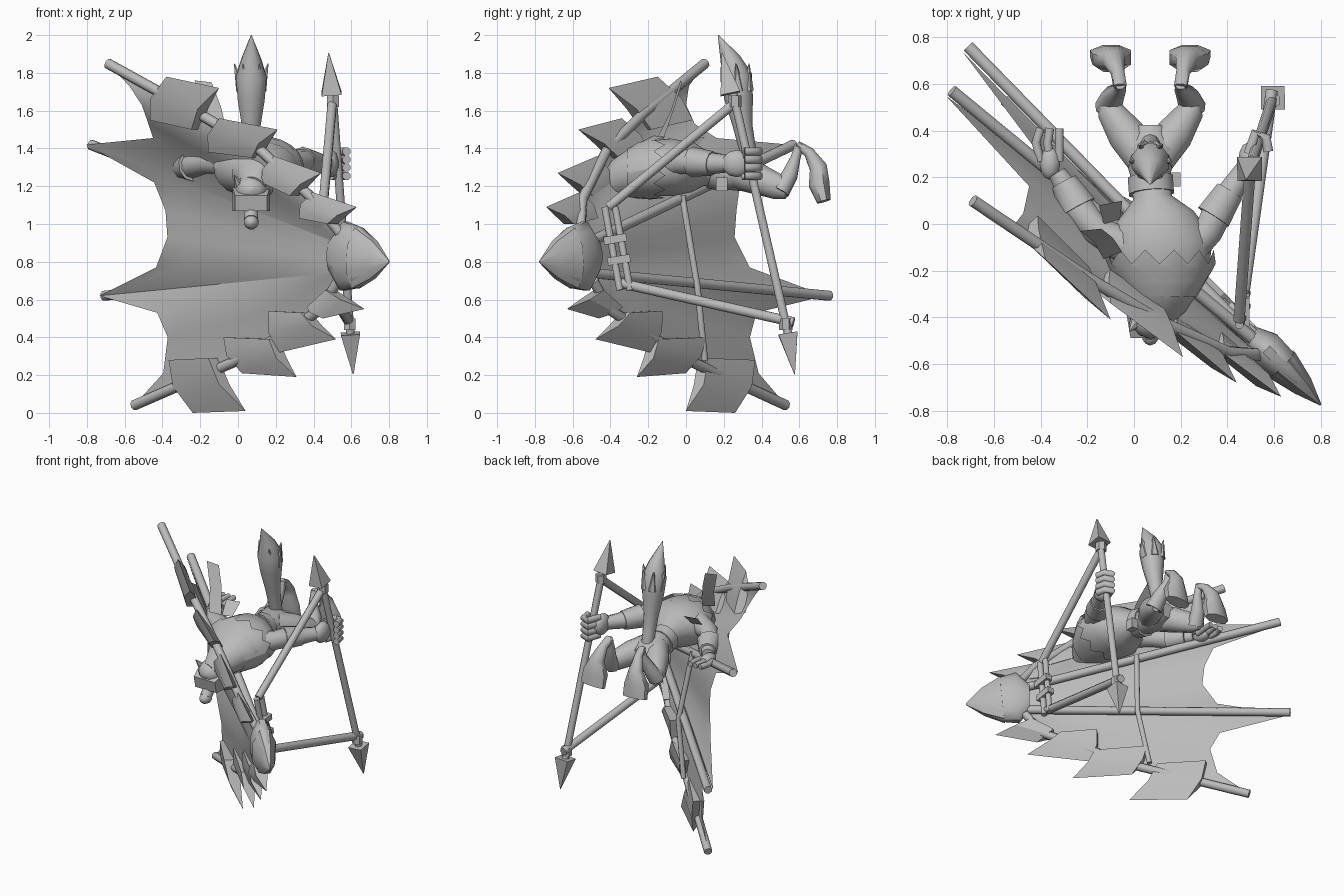
import bpy, bmesh, math
from mathutils import Vector as V

grey = bpy.data.materials.new("plain grey")
grey.diffuse_color = (0.5, 0.5, 0.5, 1)
NORMAL = V((0.72, 0.69, 0))  # pilot side of the wing


def make(name, verts, faces, angle=40):
    me = bpy.data.meshes.new(name)
    me.from_pydata([tuple(v) for v in verts], [], faces)
    bm = bmesh.new()
    bm.from_mesh(me)
    bmesh.ops.recalc_face_normals(bm, faces=bm.faces)
    bm.to_mesh(me)
    bm.free()
    me.materials.append(grey)
    me.shade_smooth()
    me.set_sharp_from_angle(angle=math.radians(angle))
    ob = bpy.data.objects.new(name, me)
    bpy.context.collection.objects.link(ob)
    return ob


def loft(name, rows, n=10, angle=50):
    """Closed loft through rows of (x, y, z, side radius, up radius)."""
    pts = [V(r[:3]) for r in rows]
    d = (pts[-1] - pts[0]).normalized()
    ref = V((0, 1, 0)) if abs(d.z) > 0.8 else V((0, 0, 1))
    verts, faces = [], []
    for i, r in enumerate(rows):
        t = (pts[min(i + 1, len(pts) - 1)] - pts[max(i - 1, 0)]).normalized()
        side = t.cross(ref).normalized()
        up = side.cross(t)
        for k in range(n):
            a = 2 * math.pi * (k + 0.5) / n
            verts.append(pts[i] + side * r[3] * math.cos(a) + up * r[-1] * math.sin(a))
    for i in range(len(rows) - 1):
        for k in range(n):
            k2 = (k + 1) % n
            faces.append((i * n + k, i * n + k2, (i + 1) * n + k2, (i + 1) * n + k))
    faces += [tuple(range(n)), tuple(range((len(rows) - 1) * n, len(rows) * n))]
    return make(name, verts, faces, angle)


def rod(name, pts, r, n=8):
    return loft(name, [(*p, r) for p in pts], n)


def ball(name, c, r):
    steps = [(-1, 0.05), (-0.85, 0.53), (-0.5, 0.87), (0, 1), (0.5, 0.87), (0.85, 0.53), (1, 0.05)]
    return loft(name, [(c[0], c[1] + r[1] * s, c[2], r[0] * q, r[2] * q) for s, q in steps], 12)


def sheet(name, rows):
    m = len(rows[0])
    faces = [(i * m + j, i * m + j + 1, (i + 1) * m + j + 1, (i + 1) * m + j)
             for i in range(len(rows) - 1) for j in range(m - 1)]
    return make(name, [p for r in rows for p in r], faces)


def sample(path, t):
    pts = [V(p) for p in path]
    ls = [(b - a).length for a, b in zip(pts, pts[1:])]
    d = t * sum(ls)
    for a, b, l in zip(pts, pts[1:], ls):
        if d <= l + 1e-6:
            return a.lerp(b, d / l)
        d -= l
    return pts[-1]


# Wing spars, nose to tail
spars = [
    [(0.54, -0.56, 0.95), (0.4, -0.55, 1.13), (0.12, -0.42, 1.39), (-0.2, -0.23, 1.58), (-0.69, 0.10, 1.85)],
    [(0.52, -0.50, 0.91), (-0.78, 0.57, 1.42)],
    [(0.52, -0.50, 0.74), (-0.71, 0.76, 0.62)],
    [(0.53, -0.49, 0.70), (0.44, -0.41, 0.55), (0.25, -0.21, 0.42), (-0.02, 0.03, 0.27), (-0.55, 0.53, 0.04)],
]
for s in spars:
    rod("wing_spar", s, 0.028)
rod("cross_spar", [(-0.04, -0.02, 1.15), (0.02, 0.06, 0.67), (-0.05, 0.10, 0.28)], 0.018)

# Sail panels with scalloped trailing edges, stretched in front of the middle spars
edges = [
    [(-0.57, 0.02, 1.73), (-0.50, 0.01, 1.63), (-0.46, 0.06, 1.53), (-0.43, 0.18, 1.455)],
    [(-0.42, 0.31, 1.22), (-0.36, 0.29, 1.07), (-0.35, 0.28, 0.93), (-0.41, 0.36, 0.77)],
    [(-0.41, 0.39, 0.53), (-0.36, 0.35, 0.40), (-0.39, 0.39, 0.21)],
]
for i, mids in enumerate(edges):
    a, b = spars[i], spars[i + 1]
    trail = [V(a[-1])] + [V(p) for p in mids] + [V(b[-1])]
    rows = []
    for k, end in enumerate(trail):
        f = k / (len(trail) - 1)
        off = end - V(a[-1]).lerp(V(b[-1]), f)
        lift = NORMAL * -0.033 * (f, 1, 1 - f)[i]
        rows.append([sample(a, t / 8).lerp(sample(b, t / 8), f) + off * t / 8 + lift for t in range(9)])
    sheet("sail_panel", rows)

# Wedge plates wrapped round the two leading edges, sharp on the outer side
upper = [
    [(-0.38, -0.15, 1.78), (-0.10, -0.41, 1.72), (-0.22, -0.21, 1.50), (-0.44, 0.01, 1.55)],
    [(-0.10, -0.34, 1.56), (0.21, -0.57, 1.50), (0.10, -0.38, 1.35), (-0.13, -0.22, 1.38)],
    [(0.19, -0.47, 1.36), (0.44, -0.68, 1.27), (0.30, -0.52, 1.15), (0.15, -0.42, 1.22)],
    [(0.39, -0.56, 1.17), (0.63, -0.74, 1.09), (0.50, -0.62, 1.00), (0.35, -0.49, 1.03)],
]
lower = [
    [(0.39, -0.36, 0.56), (0.49, -0.46, 0.65), (0.67, -0.63, 0.55), (0.45, -0.46, 0.50)],
    [(0.19, -0.15, 0.54), (0.36, -0.32, 0.53), (0.52, -0.48, 0.39), (0.22, -0.19, 0.32)],
    [(-0.05, 0.08, 0.40), (0.19, -0.17, 0.39), (0.31, -0.26, 0.19), (0.02, 0.00, 0.21)],
    [(-0.34, 0.34, 0.28), (-0.13, 0.09, 0.29), (0.04, 0.00, 0.01), (-0.24, 0.26, 0.00)],
]
for q in [(a, b, c, d) for a, b, c, d in upper] + [(d, c, b, a) for a, b, c, d in lower]:
    a, b, c, d = map(V, q)  # a-b is the sharp outer edge
    bend = V((-0.6, 0.5, 0)) * (a - d).length * 0.15
    w = NORMAL * 0.038
    l, r = a.lerp(d, 0.5) + bend, b.lerp(c, 0.5) + bend
    verts = [a, b, l + w, r + w, d + w, c + w, l - w, r - w, d - w, c - w]
    make("edge_plate", verts, [(0, 1, 3, 2), (2, 3, 5, 4), (0, 1, 7, 6), (6, 7, 9, 8),
                               (4, 5, 9, 8), (0, 2, 4, 8, 6), (1, 3, 5, 9, 7)], 30)

# Nose cone and its overlapping cap
loft("nose_cone", [(0.50, -0.48, 0.83, 0.05, 0.10), (0.56, -0.53, 0.83, 0.08, 0.19),
                   (0.64, -0.61, 0.82, 0.075, 0.165), (0.72, -0.69, 0.81, 0.045, 0.10),
                   (0.80, -0.775, 0.80, 0.004, 0.006)], 12)
loft("nose_cap", [(0.63, -0.60, 0.82, 0.085, 0.175), (0.72, -0.69, 0.81, 0.052, 0.107),
                  (0.80, -0.775, 0.80, 0.004, 0.006)], 8)

# Control frame: post, two struts, mount
top, low = (0.50, 0.25, 1.69), (0.595, 0.54, 0.42)
rod("control_post", [top, low], 0.024)
rod("upper_strut", [(0.50, 0.27, 1.65), (0.45, -0.41, 1.09)], 0.026)
rod("lower_strut", [(0.59, 0.57, 0.48), (0.46, -0.36, 0.69)], 0.028)
loft("upper_arrowhead", [(0.495, 0.235, 1.69, 0.075), (0.48, 0.19, 1.905, 0.003)], 4)
loft("lower_arrowhead", [(0.595, 0.54, 0.42, 0.072), (0.61, 0.575, 0.205, 0.003)], 4)
for z in (1.65, 0.47):
    p = V(top).lerp(V(low), (1.69 - z) / 1.27)
    rod("post_binding", [p + V((0, 0, 0.03)), p - V((0, 0, 0.03))], 0.036, 6)
for dy in (0, 0.055):
    rod("mount_bar", [(0.45, -0.43 + dy, 1.09), (0.48, -0.35 + dy, 0.65)], 0.02)
for z, y in ((0.91, -0.375), (0.8, -0.355)):
    loft("mount_bracket", [(0.47, y - 0.06, z, 0.035, 0.03), (0.47, y + 0.06, z + 0.02, 0.035, 0.03)], 4)

# Pilot torso, hips and belt
loft("torso", [(0.08, -0.42, 1.19, 0.07, 0.07), (0.11, -0.34, 1.24, 0.12, 0.11),
               (0.12, -0.22, 1.29, 0.20, 0.15), (0.11, -0.08, 1.30, 0.235, 0.155),
               (0.09, 0.03, 1.30, 0.17, 0.135), (0.08, 0.11, 1.29, 0.085, 0.09),
               (0.07, 0.22, 1.27, 0.09, 0.09), (0.07, 0.32, 1.27, 0.12, 0.10),
               (0.07, 0.42, 1.26, 0.06, 0.05)], 16)
loft("belt", [(0.075, 0.13, 1.285, 0.10, 0.10), (0.07, 0.2, 1.27, 0.10, 0.10)], 12)
loft("belt_pouch", [(0.175, 0.16, 1.21, 0.035, 0.05), (0.175, 0.22, 1.21, 0.035, 0.05)], 4)
# Jagged collar around the shoulders
ring = []
for k in range(25):
    a = 2 * math.pi * k / 24
    c, s = math.cos(a), math.sin(a)
    ring.append([(0.12 + 0.15 * c, -0.31, 1.27 + 0.13 * s), (0.115 + 0.225 * c, -0.19, 1.295 + 0.165 * s),
                 (0.11 + 0.24 * c, -0.17 + 0.06 * (k % 2), 1.30 + 0.168 * s)])
sheet("fur_collar", ring)

# Head with snout, jaw and pointed ears
ball("head", (0.07, -0.40, 1.18), (0.09, 0.09, 0.08))
loft("snout", [(0.07, -0.39, 1.13, 0.14, 0.09), (0.07, -0.48, 1.11, 0.12, 0.06)], 4)
ball("chin", (0.07, -0.47, 1.01), (0.04, 0.05, 0.04))
rod("lower_jaw", [(0.07, -0.40, 1.10), (0.07, -0.47, 1.02)], 0.04)
for s in (-1, 1):
    loft("ear", [(0.07 + s * 0.06, -0.42, 1.20, 0.03), (0.07 + s * 0.09, -0.46, 1.26, 0.002)], 6)

# Tail with leaf-like tufts
loft("tail", [(0.07, 0.36, 1.25, 0.04), (0.07, 0.325, 1.40, 0.045), (0.07, 0.30, 1.52, 0.052),
              (0.07, 0.28, 1.66, 0.075), (0.07, 0.265, 1.78, 0.085, 0.085),
              (0.07, 0.235, 1.87, 0.055), (0.07, 0.17, 2.0, 0.002)], 10)
for k in range(6):
    c, s = math.cos(k * math.pi / 3), math.sin(k * math.pi / 3)
    loft("tail_tuft", [(0.07 + 0.05 * c, 0.28 + 0.05 * s, 1.71, 0.035),
                       (0.07 + 0.09 * c, 0.265 + 0.08 * s, 1.85, 0.002)], 6)

# Legs with hooked feet
for s in (-1, 1):
    def at(dx, y, z, ra, rb):
        return (0.07 + s * dx, y, z, ra, rb)
    loft("thigh", [at(0.03, 0.28, 1.27, 0.08, 0.09), at(0.10, 0.38, 1.24, 0.085, 0.085),
                   at(0.17, 0.48, 1.20, 0.06, 0.07), at(0.19, 0.54, 1.18, 0.03, 0.05)])
    loft("shin", [at(0.18, 0.50, 1.17, 0.06, 0.05), at(0.16, 0.55, 1.26, 0.05, 0.045),
                  at(0.13, 0.58, 1.35, 0.028, 0.028), at(0.13, 0.60, 1.42, 0.025, 0.025)], 8)
    loft("foot", [at(0.13, 0.59, 1.42, 0.03, 0.02), at(0.14, 0.65, 1.38, 0.03, 0.03),
                  at(0.155, 0.70, 1.30, 0.05, 0.05), at(0.165, 0.705, 1.21, 0.09, 0.06),
                  at(0.17, 0.73, 1.12, 0.095, 0.04)], 8)

# Arms: one hanging free, one gripping the post
loft("free_arm", [(-0.03, -0.10, 1.33, 0.08), (-0.17, -0.02, 1.33, 0.065), (-0.24, 0.07, 1.31, 0.07),
                  (-0.28, 0.14, 1.30, 0.055), (-0.33, 0.22, 1.30, 0.04)])
loft("free_cuff", [(-0.24, 0.07, 1.31, 0.085), (-0.30, 0.18, 1.30, 0.06)])
ball("free_palm", (-0.36, 0.26, 1.29), (0.045, 0.07, 0.04))
for k in range(3):
    rod("free_finger", [(-0.40 + k * 0.04, 0.27, 1.29), (-0.42 + k * 0.05, 0.35, 1.30),
                        (-0.40 + k * 0.04, 0.41, 1.30)], 0.02)
loft("grip_arm", [(0.24, -0.10, 1.32, 0.08), (0.32, -0.03, 1.33, 0.065), (0.37, 0.08, 1.33, 0.07),
                  (0.42, 0.15, 1.32, 0.055), (0.48, 0.24, 1.32, 0.045)])
loft("grip_cuff", [(0.34, 0.03, 1.33, 0.08), (0.41, 0.14, 1.32, 0.065)])
ball("grip_palm", (0.49, 0.27, 1.32), (0.045, 0.08, 0.075))
for k in range(4):
    z = 1.255 + k * 0.043
    rod("grip_finger", [(0.49, 0.30, z), (0.52, 0.39, z), (0.565, 0.37, z), (0.575, 0.31, z)], 0.023)

# Curved fin and small plate on the back
sheet("back_fin", [[(-0.23, -0.03, 1.76), (-0.14, -0.02, 1.75)], [(-0.17, -0.08, 1.6), (-0.09, -0.06, 1.62)],
                   [(-0.13, -0.15, 1.46), (-0.05, -0.12, 1.45)]])
sheet("back_plate", [[(-0.15, 0.08, 1.46), (-0.05, 0.10, 1.46)], [(-0.13, 0, 1.38), (-0.06, 0.02, 1.38)]])
